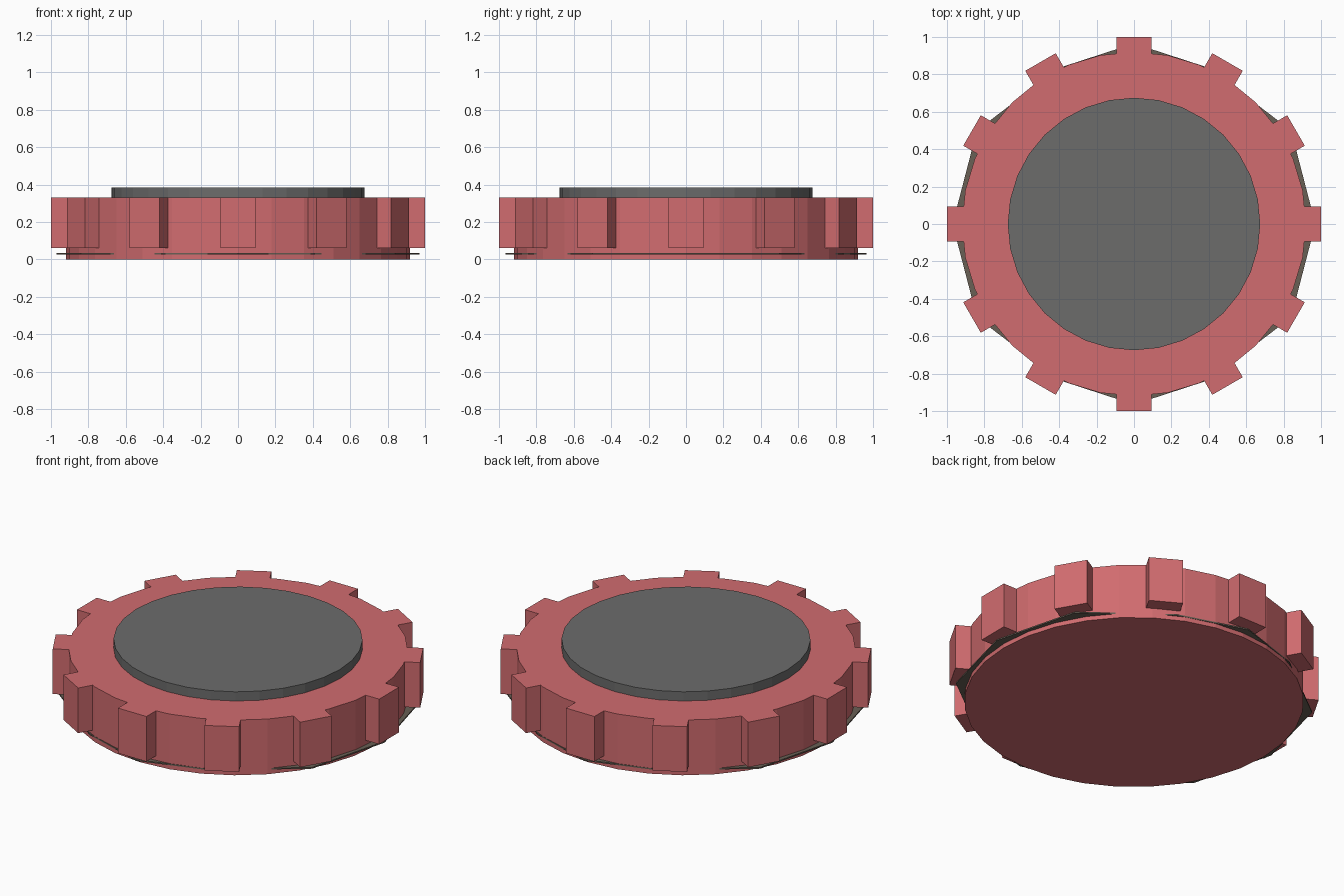
import bpy, bmesh
from math import cos, sin, pi, radians
from mathutils import Matrix

if "Cube" in bpy.data.objects:
    bpy.data.objects.remove(bpy.data.objects["Cube"])


def material(name, rgb):
    m = bpy.data.materials.new(name)
    m.diffuse_color = (*rgb, 1)
    m.use_nodes = True
    m.node_tree.nodes["Principled BSDF"].inputs["Base Color"].default_value = m.diffuse_color
    return m


red = material("red", (0.64, 0.15, 0.16))
grey = material("dark_grey", (0.15, 0.15, 0.148))
brown = material("dark_brown_grey", (0.14, 0.115, 0.09))


def finish(name, bm, mat):
    bmesh.ops.recalc_face_normals(bm, faces=bm.faces)
    mesh = bpy.data.meshes.new(name)
    bm.to_mesh(mesh)
    bm.free()
    mesh.materials.append(mat)
    obj = bpy.data.objects.new(name, mesh)
    bpy.context.collection.objects.link(obj)
    return obj


def prism(name, outline, z0, z1, mat):
    bm = bmesh.new()
    low = bm.faces.new([bm.verts.new((x, y, z0)) for x, y in outline])
    top = bmesh.ops.extrude_face_region(bm, geom=[low], use_keep_orig=True)
    verts = [v for v in top["geom"] if isinstance(v, bmesh.types.BMVert)]
    bmesh.ops.translate(bm, verts=verts, vec=(0, 0, z1 - z0))
    return finish(name, bm, mat)


def circle(r, n=32):
    return [(r * cos(2 * pi * i / n), r * sin(2 * pi * i / n)) for i in range(n)]


# Main round body and raised centre plate
prism("body", circle(0.92), 0, 0.33, red)
prism("centre_plate", circle(0.675), 0.32, 0.385, grey)

# Twelve grip teeth around the rim
for i in range(12):
    tooth = prism(f"grip_tooth_{i + 1}",
                  [(0.86, -0.094), (1.0, -0.094), (1.0, 0.094), (0.86, 0.094)],
                  0.06, 0.33, red)
    tooth.data.transform(Matrix.Rotation(radians(30 * i), 4, 'Z'))

# Thin angular seal just above the bottom, mirrored from one quarter
quarter = [(0.84, 0.5), (0.4, 0.835)]
right = [(x, -y) for x, y in reversed(quarter)] + [(0.97, 0)] + quarter
left = [(-x, y) for x, y in reversed(right)]
prism("seal_ring", [(0, -0.965)] + right + [(0, 0.965)] + left, 0.026, 0.034, brown)
